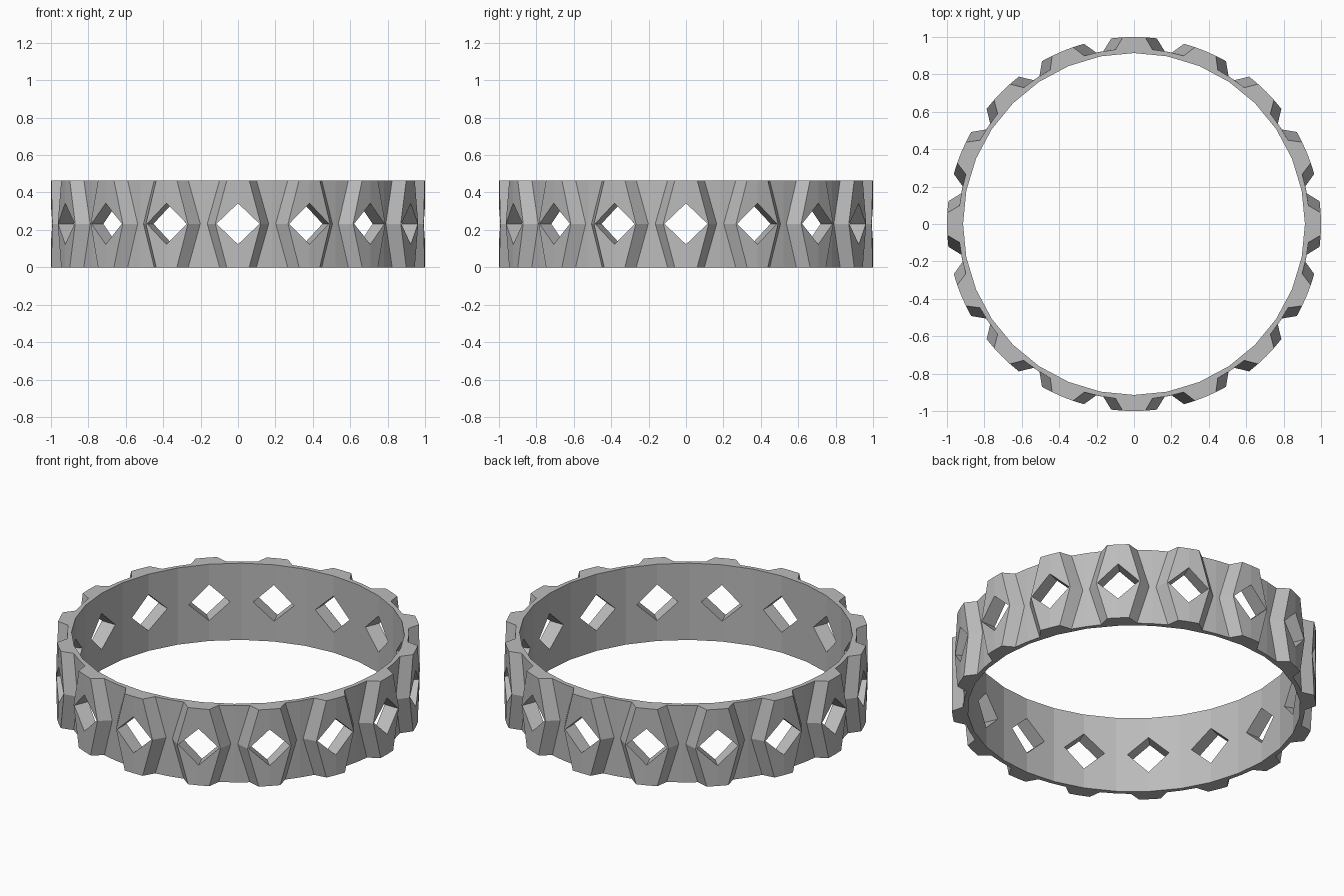
import bpy, bmesh, math

cube = bpy.data.objects.get("Cube")
if cube:
    bpy.data.objects.remove(cube)

COUNT = 16                      # raised panels around the band
PITCH = 2 * math.pi / COUNT
HEIGHT = 0.465
R_PANEL, R_GROOVE, R_INNER = 1.0, 0.938, 0.914

grey = bpy.data.materials.new("grey metal")
grey.use_nodes = True
colour = (0.5, 0.5, 0.5, 1)
grey.diffuse_color = colour
grey.node_tree.nodes["Principled BSDF"].inputs["Base Color"].default_value = colour


def new_object(name, bm):
    bmesh.ops.recalc_face_normals(bm, faces=bm.faces)
    mesh = bpy.data.meshes.new(name)
    bm.to_mesh(mesh)
    bm.free()
    mesh.materials.append(grey)
    obj = bpy.data.objects.new(name, mesh)
    bpy.context.collection.objects.link(obj)
    return obj


def polar(r, a, z):
    return (r * math.sin(a), r * math.cos(a), z)


def inner_radius(a):
    """Distance to the 32-sided inner wall at angle a."""
    half = PITCH / 4
    return R_INNER * math.cos(half) / math.cos(a % (2 * half) - half)


# Band: hexagonal raised panels, widest at mid height, separated by grooves
bm = bmesh.new()
outer, inner = [], []
for z, top, base in ((0, 0.06, 0.105), (HEIGHT / 2, 0.122, 0.176), (HEIGHT, 0.06, 0.105)):
    steps = ((-base, R_GROOVE), (-top, R_PANEL), (0, R_PANEL),
             (top, R_PANEL), (base, R_GROOVE), (PITCH / 2, R_GROOVE))
    points = [(i * PITCH + a, r) for i in range(COUNT) for a, r in steps]
    outer.append([bm.verts.new(polar(r, a, z)) for a, r in points])
    inner.append([bm.verts.new(polar(inner_radius(a), a, z)) for a, r in points])


def strip(first, second):
    n = len(first)
    for i in range(n):
        j = (i + 1) % n
        bm.faces.new((first[i], first[j], second[j], second[i]))


for k in range(2):
    strip(outer[k], outer[k + 1])
    strip(inner[k], inner[k + 1])
strip(outer[0], inner[0])
strip(outer[2], inner[2])
band = new_object("ring_band", bm)

# Diamond window cutters, one through each panel
bm = bmesh.new()
for i in range(COUNT):
    a = i * PITCH
    rings = []
    for r in (0.8, 1.1):
        ring = []
        for side, up in ((-0.115, 0), (0, 0.11), (0.115, 0), (0, -0.11)):
            x, y, z = polar(r, a, HEIGHT / 2 + up)
            ring.append(bm.verts.new((x + side * math.cos(a), y - side * math.sin(a), z)))
        rings.append(ring)
    strip(*rings)
    bm.faces.new(rings[0])
    bm.faces.new(rings[1])
cutter = new_object("window_cutter", bm)
cutter.hide_render = True
cutter.hide_viewport = True

cut = band.modifiers.new("diamond windows", 'BOOLEAN')
cut.operation = 'DIFFERENCE'
cut.solver = 'EXACT'
cut.object = cutter
